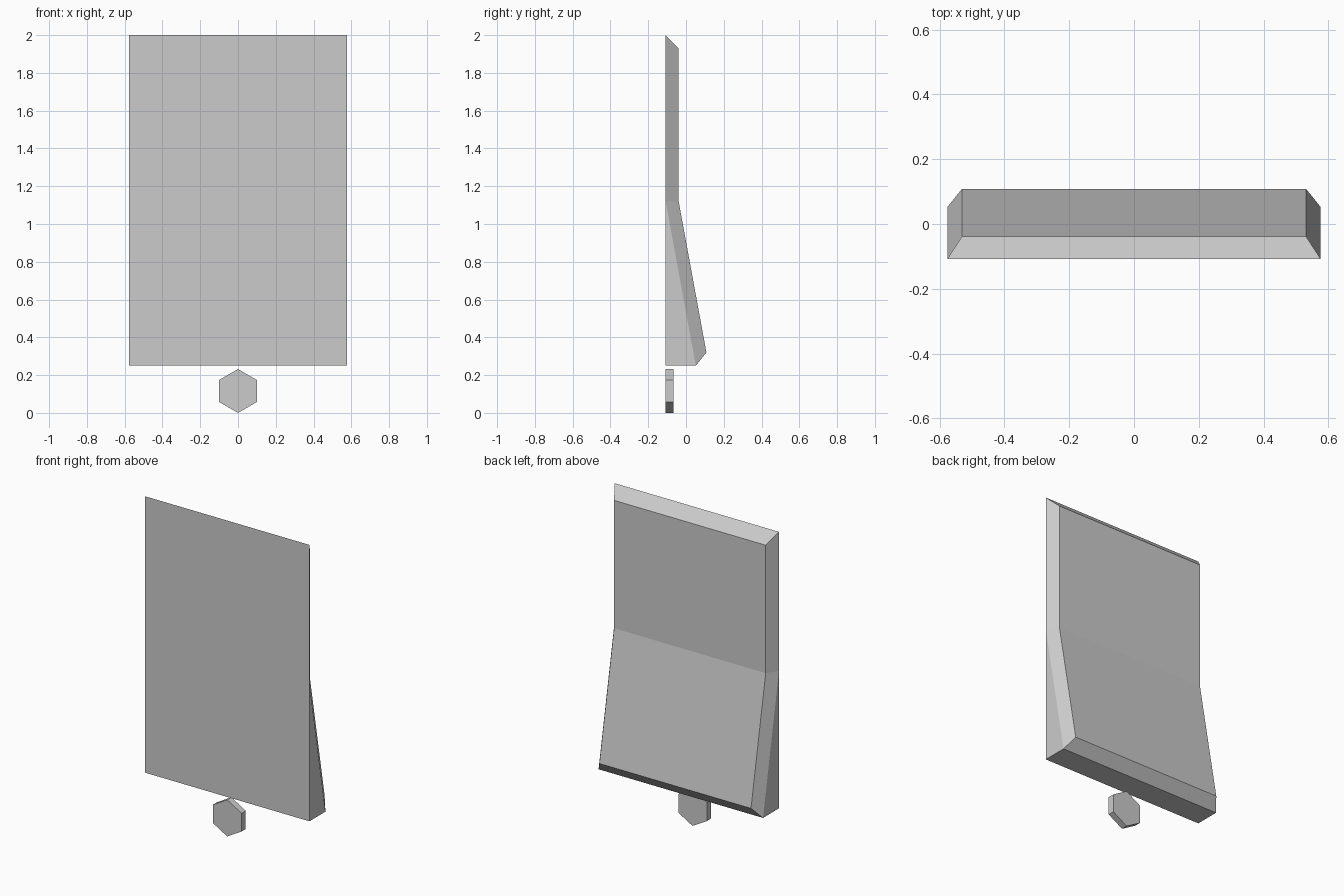
import bpy, bmesh, math

if "Cube" in bpy.data.objects:
    bpy.data.objects.remove(bpy.data.objects["Cube"])

FRONT = -0.108


def finish(bm, name):
    bmesh.ops.recalc_face_normals(bm, faces=bm.faces[:])
    mesh = bpy.data.meshes.new(name)
    bm.to_mesh(mesh)
    bm.free()
    obj = bpy.data.objects.new(name, mesh)
    bpy.context.collection.objects.link(obj)
    return obj


# Panel: flat front, bevelled back that kicks out towards the bottom
outer = [(FRONT, 2.0), (FRONT, 1.12), (0.052, 0.25)]
inner = [(-0.039, 1.93), (-0.039, 1.12), (0.108, 0.32)]
bm = bmesh.new()
sides = []
for s in (-1, 1):
    o = [bm.verts.new((s * 0.576, y, z)) for y, z in outer]
    i = [bm.verts.new((s * 0.531, y, z)) for y, z in inner]
    corner = bm.verts.new((s * 0.576, FRONT, 0.25))
    for k in range(2):
        bm.faces.new((o[k], o[k + 1], i[k + 1], i[k]))
    bm.faces.new((o[1], corner, o[2]))
    sides.append([corner, o[0], *i, o[2]])

# Strips across the width: front, top bevel, upper back, lower back, lip, underside
left, right = sides
for k in range(6):
    n = (k + 1) % 6
    if k == 0:
        # front face shares the side vertices at the bend
        mids = [next(e.other_vert(c) for e in c.link_edges
                     if abs(e.other_vert(c).co.z - 1.12) < 0.01) for c in (left[0], right[0])]
        bm.faces.new((left[0], mids[0], left[1], right[1], mids[1], right[0]))
    else:
        bm.faces.new((left[k], left[n], right[n], right[k]))
finish(bm, "panel")

# Six-sided button below the panel
bm = bmesh.new()
r, depth = 0.116, 0.042
ring = [bm.verts.new((r * math.sin(a), FRONT, r + r * math.cos(a)))
        for a in (math.radians(60 * k) for k in range(6))]
face = bm.faces.new(ring)
ext = bmesh.ops.extrude_face_region(bm, geom=[face], use_keep_orig=True)
bmesh.ops.translate(bm, vec=(0, depth, 0),
                    verts=[g for g in ext["geom"] if isinstance(g, bmesh.types.BMVert)])
finish(bm, "hexagon_button")
